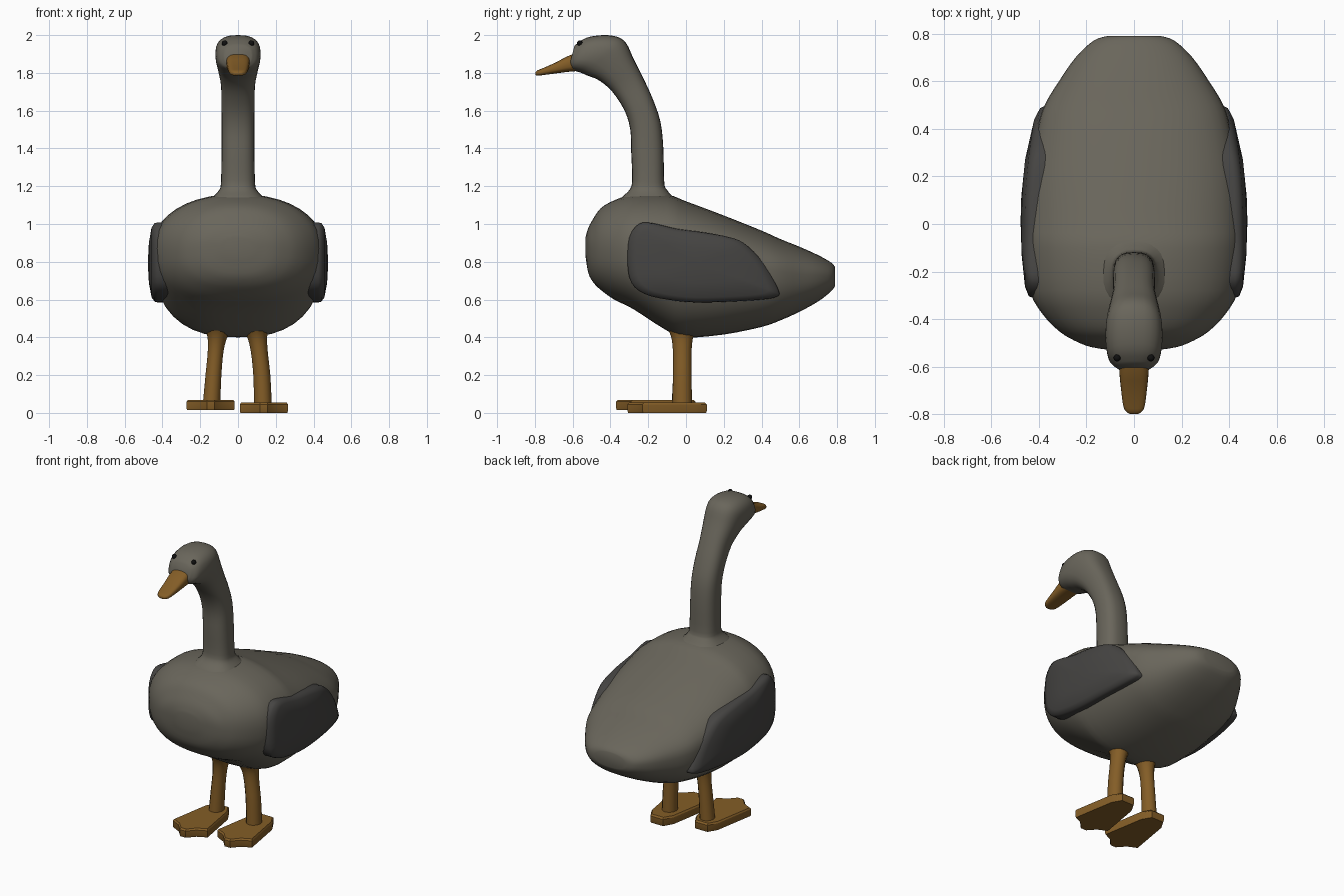
import bpy, bmesh
from math import sin, cos, tau, radians, copysign

if "Cube" in bpy.data.objects:
    bpy.data.objects.remove(bpy.data.objects["Cube"])


def material(name, rgb):
    m = bpy.data.materials.new(name)
    m.diffuse_color = (*rgb, 1)
    m.use_nodes = True
    m.node_tree.nodes["Principled BSDF"].inputs["Base Color"].default_value = m.diffuse_color
    return m


FEATHER = material("feather_grey", (0.142, 0.132, 0.105))
WING = material("wing_grey", (0.06, 0.058, 0.055))
ORANGE = material("orange", (0.23, 0.11, 0.02))
BLACK = material("black", (0.005, 0.005, 0.005))


def spline(rows, steps, closed=False):
    """Catmull-Rom resampling of rows of numbers."""
    n = len(rows)
    pick = (lambda i: rows[i % n]) if closed else (lambda i: rows[max(0, min(n - 1, i))])
    out = []
    for i in range(n if closed else n - 1):
        for s in range(steps):
            t = s / steps
            out.append([b + 0.5 * t * (c - a + t * (2*a - 5*b + 4*c - d + t * (3*(b - c) + d - a)))
                        for a, b, c, d in zip(*(pick(i + k) for k in (-1, 0, 1, 2)))])
    return out if closed else out + [list(rows[-1])]


def loft(name, rings, mat, angle=50):
    """Skin equal-length rings of points and cap both ends."""
    bm = bmesh.new()
    vs = [[bm.verts.new(p) for p in r] for r in rings]
    n = len(vs[0])
    for a, b in zip(vs, vs[1:]):
        for i in range(n):
            j = (i + 1) % n
            bm.faces.new((a[i], a[j], b[j], b[i]))
    bm.faces.new(vs[0][::-1])
    bm.faces.new(vs[-1])
    bmesh.ops.recalc_face_normals(bm, faces=bm.faces)
    me = bpy.data.meshes.new(name)
    bm.to_mesh(me)
    bm.free()
    ob = bpy.data.objects.new(name, me)
    bpy.context.collection.objects.link(ob)
    me.materials.append(mat)
    bpy.ops.object.select_all(action='DESELECT')
    ob.select_set(True)
    bpy.context.view_layer.objects.active = ob
    bpy.ops.object.shade_smooth_by_angle(angle=radians(angle))
    return ob


def power(v, n):
    return copysign(abs(v) ** (2 / n), v)


def body_ring(y, top, bottom, mid, w, sides=40):
    ring = []
    for i in range(sides):
        a = tau * i / sides
        up = sin(a) >= 0
        n = 2.15 if up else 2.5
        ring.append((w * power(cos(a), n), y, mid + (top - mid if up else mid - bottom) * power(sin(a), n)))
    return ring


def span_ring(y1, z1, y2, z2, w, n=2.6, sides=24):
    """Ring across two points of the side profile, with half width w."""
    ring = []
    for i in range(sides):
        c, s = power(cos(tau * i / sides), n), power(sin(tau * i / sides), n)
        ring.append((w * s, (y1 + y2) / 2 + c * (y1 - y2) / 2, (z1 + z2) / 2 + c * (z1 - z2) / 2))
    return ring


# Body: y, top, bottom, widest height, half width
body = [(-.532, .93, .83, .88, .08), (-.517, .98, .74, .88, .18), (-.49, 1.03, .69, .87, .25),
        (-.45, 1.085, .65, .87, .315), (-.38, 1.125, .60, .87, .383), (-.28, 1.155, .55, .87, .438),
        (-.1, 1.155, .435, .87, .455), (0, 1.12, .40, .86, .453), (.2, 1.045, .415, .82, .44),
        (.4, .965, .455, .77, .405), (.5, .92, .49, .75, .375), (.6, .88, .535, .735, .315),
        (.7, .835, .59, .73, .245), (.77, .795, .645, .725, .17), (.79, .77, .675, .72, .11)]
loft("body", [body_ring(*r) for r in spline(body, 3)], FEATHER)

# Neck and head: front point, back point, half width
neck = [(-.38, 1.08, .02, 1.07, .2), (-.34, 1.14, -.06, 1.135, .14), (-.30, 1.18, -.10, 1.18, .1),
        (-.285, 1.23, -.115, 1.22, .09), (-.29, 1.38, -.12, 1.40, .087), (-.295, 1.5, -.135, 1.54, .087),
        (-.325, 1.6, -.175, 1.66, .088), (-.39, 1.70, -.225, 1.77, .09), (-.46, 1.76, -.28, 1.88, .105),
        (-.52, 1.785, -.315, 1.955, .115), (-.555, 1.80, -.36, 1.99, .12), (-.585, 1.81, -.44, 2.0, .117),
        (-.605, 1.82, -.53, 1.985, .103), (-.618, 1.84, -.59, 1.945, .07)]
loft("neck_and_head", [span_ring(*r) for r in spline(neck, 3)], FEATHER)

# Beak
beak = [(-.57, 1.91, -.57, 1.81, .063), (-.63, 1.887, -.63, 1.805, .061), (-.69, 1.855, -.69, 1.797, .055),
        (-.76, 1.824, -.76, 1.788, .046), (-.785, 1.814, -.785, 1.785, .036), (-.798, 1.803, -.798, 1.789, .018)]
loft("beak", [span_ring(*r, n=3) for r in spline(beak, 2)], ORANGE)

# Wings: side outline bulging outwards, tapering to the tail
outline = [(-.31, .80), (-.30, .93), (-.25, 1.0), (-.18, 1.005), (-.05, .975), (.1, .955), (.25, .925),
           (.33, .88), (.42, .78), (.49, .65), (.48, .615), (.4, .60), (.25, .59), (.05, .585),
           (-.1, .60), (-.22, .63), (-.29, .69)]
edge = spline(outline, 3, closed=True)
layers = [(.97, .34), (1, .37), (1, .425), (.98, .442), (.87, .458), (.5, .472), (.15, .476)]
for side, label in ((1, "right"), (-1, "left")):
    rings = []
    for scale, x in layers:
        pts = [(.05 + (y - .05) * scale, .79 + (z - .79) * scale) for y, z in edge]
        rings.append([(side * (x - .2 * max(0, y) ** 2), y, z) for y, z in pts])
    loft(label + "_wing", rings, WING)

# Eyes
for side, label in ((1, "right"), (-1, "left")):
    rings = []
    for k in range(1, 10):
        a = tau / 2 * k / 10
        r, h = .015 * sin(a), -.015 * cos(a)
        rings.append([(side * .071 + r * cos(tau * i / 12), -.562 + r * sin(tau * i / 12), 1.957 + h)
                      for i in range(12)])
    loft(label + "_eye", rings, BLACK)

# Legs: x, y, z, radius
legs = {"left": [(-.10, -.02, .47, .085), (-.108, -.02, .41, .055), (-.118, -.02, .33, .042),
                 (-.13, -.022, .2, .042), (-.14, -.025, .05, .046)],
        "right": [(.09, -.02, .47, .085), (.10, -.02, .41, .055), (.112, -.02, .33, .045),
                  (.126, -.02, .2, .045), (.132, -.02, .04, .047)]}
for label, rows in legs.items():
    loft(label + "_leg", [[(x + r * cos(tau * i / 12), y + 1.1 * r * sin(tau * i / 12), z)
                           for i in range(12)] for x, y, z, r in spline(rows, 3)], ORANGE)

# Webbed feet with three toe tips
half = [(.045, .11), (.08, .05), (.127, -.23), (.065, -.26), (.02, -.31)]
foot = half + [(-x, y) for x, y in reversed(half)]
for label, cx, cy, z in (("left", -.145, -.06, .014), ("right", .137, 0, 0)):
    rings = [[(cx + x * s, cy - .1 + (y + .1) * s, z + h) for x, y in foot]
             for s, h in ((.98, 0), (1, .01), (1, .045), (.95, .055))]
    loft(label + "_foot", rings, ORANGE, 25)
